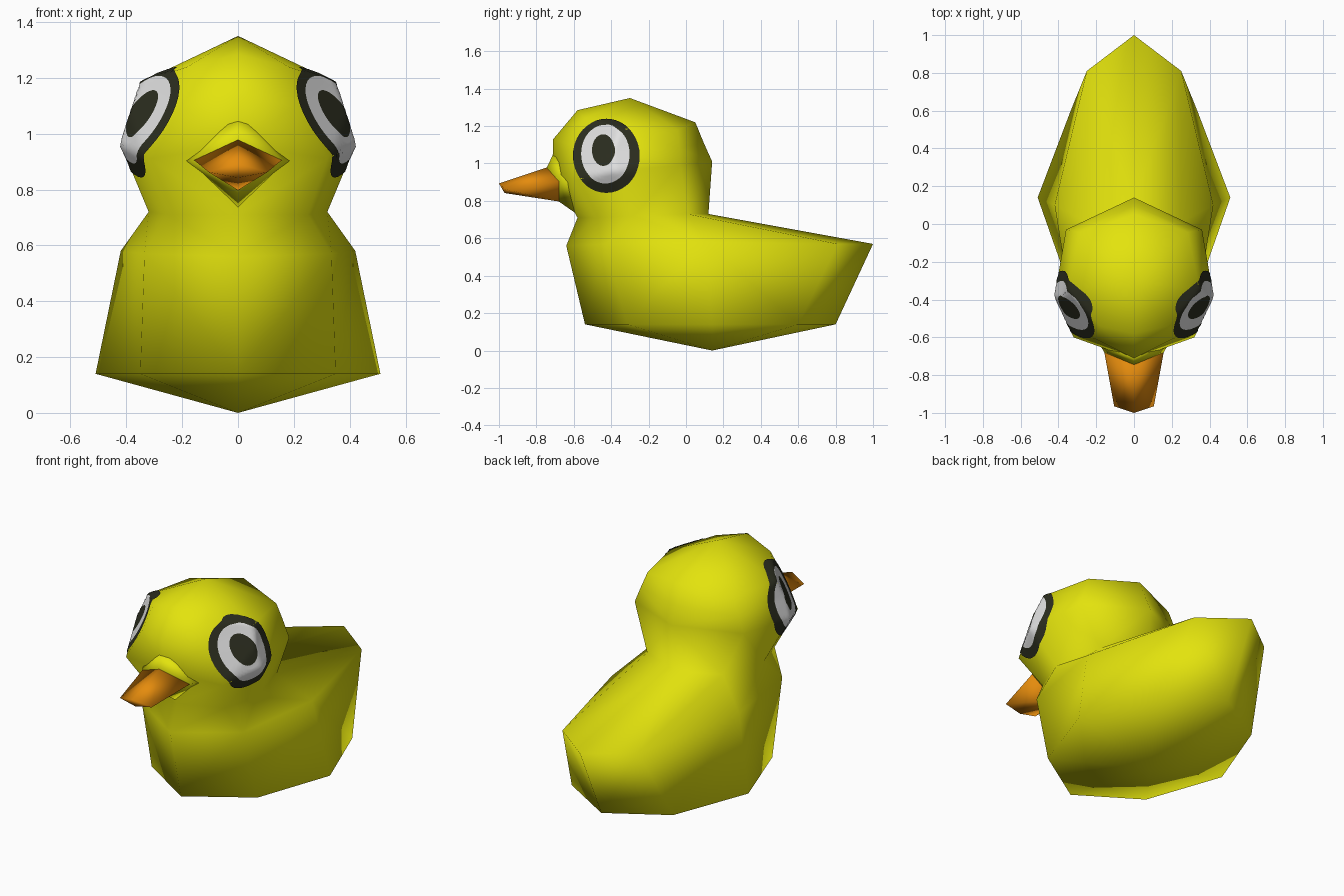
import bpy, bmesh, math
from mathutils import Vector
from mathutils.bvhtree import BVHTree

if "Cube" in bpy.data.objects:
    bpy.data.objects.remove(bpy.data.objects["Cube"])


def material(name, rgb):
    m = bpy.data.materials.new(name)
    m.diffuse_color = (*rgb, 1)
    m.use_nodes = True
    m.node_tree.nodes["Principled BSDF"].inputs["Base Color"].default_value = m.diffuse_color
    return m


YELLOW = material("yellow", (0.77, 0.77, 0.004))
ORANGE = material("orange", (0.78, 0.26, 0.004))
WHITE = material("eye white", (0.75, 0.75, 0.75))
DARK = material("dark olive", (0.025, 0.027, 0.014))


def finish(name, bm, mats):
    mesh = bpy.data.meshes.new(name)
    bm.to_mesh(mesh)
    for m in mats:
        mesh.materials.append(m)
    mesh.shade_smooth()
    ob = bpy.data.objects.new(name, mesh)
    bpy.context.collection.objects.link(ob)
    return ob


def loft(rings, start=None, end=None):
    """Skin half rings (first and last point on x = 0), mirrored in x.
    Ends are closed by a pole point, or by a flat cap if none is given."""
    bm = bmesh.new()
    loops = []
    for half in rings:
        pts = half + [(-x, y, z) for x, y, z in half[-2:0:-1]]
        loops.append([bm.verts.new(p) for p in pts])
    n = len(loops[0])
    for a, b in zip(loops, loops[1:]):
        for i in range(n):
            j = (i + 1) % n
            bm.faces.new((a[i], a[j], b[j], b[i]))
    for loop, pole in ((loops[0], start), (loops[-1], end)):
        if pole:
            v = bm.verts.new(pole)
            for i in range(n):
                bm.faces.new((loop[i], loop[(i + 1) % n], v))
        else:
            bm.faces.new(loop)
    bmesh.ops.recalc_face_normals(bm, faces=bm.faces)
    bmesh.ops.triangulate(bm, faces=bm.faces)
    return bm


# Body and head: eight-sided rings from the belly up, each back to front
body = loft([
    [(0, .80, .14), (.335, .60, .14), (.51, .14, .14), (.35, -.315, .14), (0, -.54, .14)],
    [(0, 1.0, .57), (.25, .81, .57), (.42, .10, .58), (.335, -.43, .57), (0, -.64, .56)],
    [(0, .12, .73), (.25, .01, .73), (.32, -.28, .72), (.25, -.48, .71), (0, -.58, .71)],
    [(0, .14, 1.01), (.36, -.03, .99), (.42, -.38, .96), (.32, -.60, .91), (0, -.715, .96)],
    [(0, .095, 1.11), (.325, -.035, 1.08), (.385, -.39, 1.07), (.21, -.605, 1.10), (0, -.71, 1.13)],
    [(0, .05, 1.22), (.285, -.045, 1.18), (.347, -.35, 1.185), (.18, -.54, 1.24), (0, -.58, 1.285)],
], start=(0, .14, 0), end=(0, -.30, 1.35))
surface = BVHTree.FromBMesh(body)
finish("body", body, [YELLOW])

# Beak: diamond section growing out of a yellow base on the head
root = [(0, -.745, .978), (.157, -.68, .905), (0, -.68, .797)]
finish("beak_base", loft([[(0, -.70, 1.07), (.21, -.59, .90), (0, -.57, .72)], root]), [YELLOW])
finish("beak", loft([
    root,
    [(0, -1.0, .893), (.105, -.965, .862), (0, -.97, .842)],
]), [ORANGE])

# Eyes: thin plates laid on the head; ovals (centre y, z, radius y, z)
OVALS = [(-.44, 1.07, 0, 0), (-.44, 1.07, .06, .084),
         (-.43, 1.05, .128, .155), (-.425, 1.04, .177, .195)]
SEGS, STEPS = 40, 5


def eye(name, side):
    bm = bmesh.new()

    def on_head(y, z):
        hit = surface.ray_cast(Vector((side * 2, y, z)), Vector((-side, 0, 0)))
        return bm.verts.new(hit[0] + hit[1] * 0.005)

    prev = None
    centre = on_head(OVALS[0][0], OVALS[0][1])
    for band, (a, b) in enumerate(zip(OVALS, OVALS[1:])):
        for s in range(1, STEPS + 1):
            cy, cz, ry, rz = [p + (q - p) * s / STEPS for p, q in zip(a, b)]
            ring = [on_head(cy + ry * math.cos(t), cz + rz * math.sin(t))
                    for t in (2 * math.pi * i / SEGS for i in range(SEGS))]
            for i in range(SEGS):
                j = (i + 1) % SEGS
                if prev:
                    quad = (prev[i], ring[i], ring[j], prev[j])
                else:
                    quad = (centre, ring[i], ring[j])
                f = bm.faces.new(quad if side > 0 else quad[::-1])
                f.material_index = 1 if band == 1 else 0
            prev = ring
    finish(name, bm, [DARK, WHITE])


for name, side in (("right_eye", 1), ("left_eye", -1)):
    eye(name, side)
